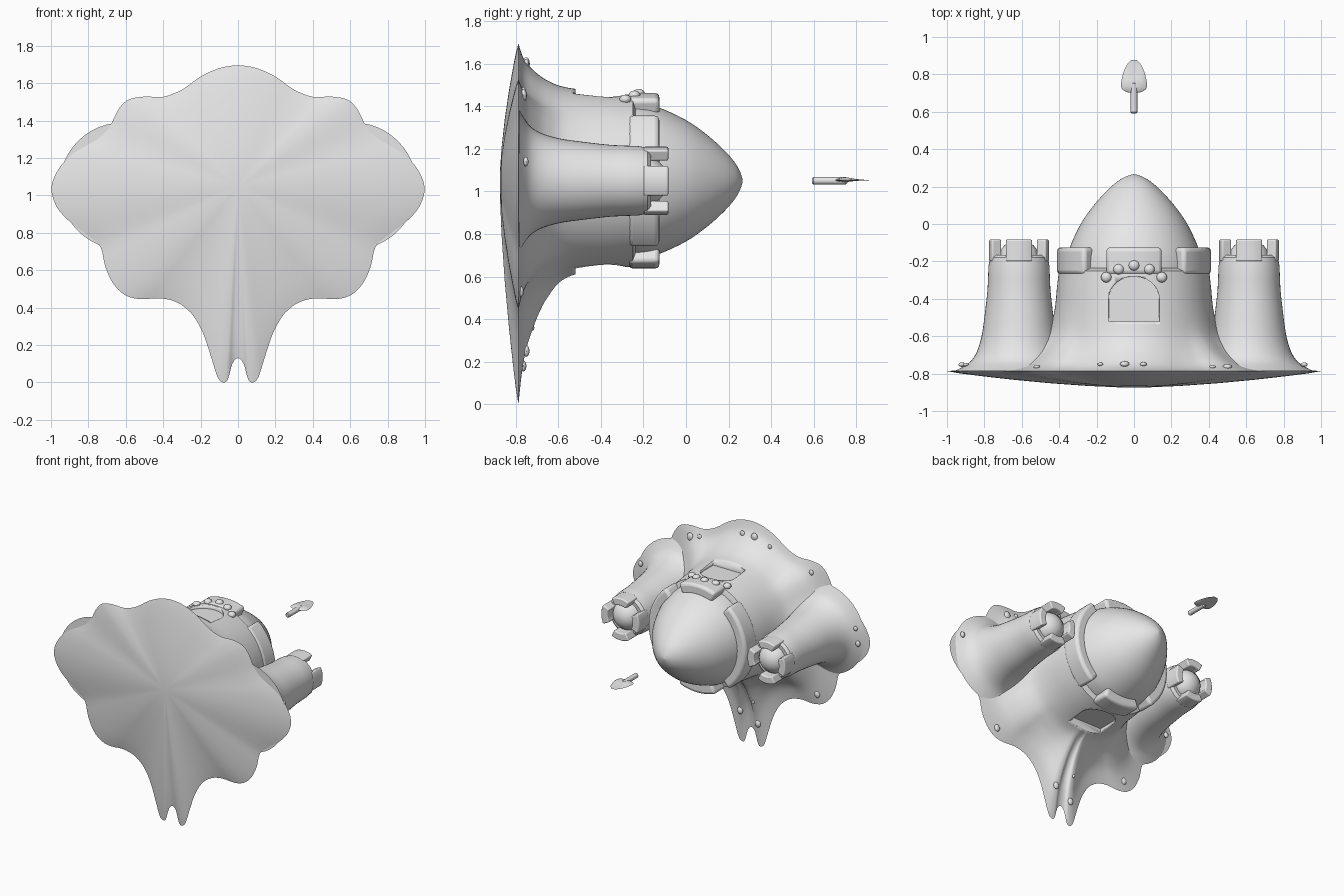
import bpy, bmesh, math
from mathutils import Vector

if "Cube" in bpy.data.objects:
    bpy.data.objects.remove(bpy.data.objects["Cube"])

ZC = 1.05                      # height of the castle's axis, which points along +y
sand = bpy.data.materials.new("pale_grey")
sand.diffuse_color = (0.8, 0.8, 0.8, 1)
sand.use_nodes = True
sand.node_tree.nodes["Principled BSDF"].inputs["Base Color"].default_value = sand.diffuse_color


def place(u, v, h):
    return Vector((u, h, ZC + v))


def finish(bm, name, bevel=0, segments=3, angle=40):
    bmesh.ops.recalc_face_normals(bm, faces=bm.faces)
    me = bpy.data.meshes.new(name)
    bm.to_mesh(me)
    bm.free()
    ob = bpy.data.objects.new(name, me)
    bpy.context.collection.objects.link(ob)
    me.materials.append(sand)
    if bevel:
        mod = ob.modifiers.new("soft", 'BEVEL')
        mod.width, mod.segments, mod.limit_method = bevel, segments, 'ANGLE'
        mod.angle_limit = math.radians(45)
    bpy.ops.object.select_all(action='DESELECT')
    ob.select_set(True)
    bpy.context.view_layer.objects.active = ob
    bpy.ops.object.shade_smooth_by_angle(angle=math.radians(80 if bevel else angle))
    return ob


def loft(rings, name, **kw):
    """Skin closed rings of (u, v, h) points; cap both ends with a fan."""
    bm = bmesh.new()
    vs = [[bm.verts.new(place(*p)) for p in r] for r in rings]
    n = len(vs[0])
    for a, b in zip(vs, vs[1:]):
        for i in range(n):
            bm.faces.new((a[i], a[(i + 1) % n], b[(i + 1) % n], b[i]))
    for end in (vs[0], vs[-1]):
        c = bm.verts.new(sum((q.co for q in end), Vector()) / n)
        for i in range(n):
            bm.faces.new((c, end[i], end[(i + 1) % n]))
    return finish(bm, name, **kw)


def lathe(profile, cu, name, n=48):
    ang = [math.tau * i / n for i in range(n)]
    return loft([[(cu + r * math.cos(a), r * math.sin(a), h) for a in ang]
                 for h, r in profile], name)


def spline(pts, steps, closed=False):
    """Catmull-Rom subdivision of a list of tuples."""
    n, out = len(pts), []
    at = (lambda i: pts[i % n]) if closed else (lambda i: pts[min(max(i, 0), n - 1)])
    for i in range(n if closed else n - 1):
        p = [at(i + k) for k in (-1, 0, 1, 2)]
        for s in range(steps):
            t = s / steps
            out.append(tuple(0.5 * (2 * b + (c - a) * t + (2 * a - 5 * b + 4 * c - d) * t * t
                                    + (3 * b - a - 3 * c + d) * t ** 3)
                             for a, b, c, d in zip(*p)))
    return out if closed else out + [pts[-1]]


# Wavy sand outline, half given and mirrored
half = [(0, 1.695), (.1, 1.68), (.2, 1.635), (.3, 1.565), (.4, 1.527), (.5, 1.528),
        (.59, 1.51), (.645, 1.45), (.69, 1.36), (.76, 1.295), (.88, 1.225), (.96, 1.14),
        (.998, 1.04), (.97, .94), (.9, .86), (.8, .785), (.735, .725), (.71, .62),
        (.665, .525), (.6, .465), (.52, .445), (.42, .45), (.33, .43), (.25, .37),
        (.19, .27), (.145, .14), (.11, .03), (.08, 0), (.055, .015), (.03, .1), (0, .13)]
outline = half + [(-x, z) for x, z in half[-2:0:-1]]
rim = [(x, max(z, 0) - ZC) for x, z in spline(outline, 3, True)]

# Flare from rim to keep wall: (height, fraction of the way to the rim, wall radius)
flare = spline([(-.787, 1, .43), (-.77, .75, .43), (-.75, .58, .43), (-.72, .43, .43),
                (-.685, .29, .43), (-.65, .19, .43), (-.60, .085, .43), (-.54, .03, .428),
                (-.45, 0, .423), (-.35, 0, .413), (-.25, 0, .402)], 3)
rings = []
for f in (.08, .25, .45, .65, .82, .93):
    rings.append([(u * f, v * f, -.79 - .085 * (1 - f ** 1.6)) for u, v in rim])
for h, f, w in flare:
    ring = []
    for u, v in rim:
        R = math.hypot(u, v)
        k = (w + (R - w) * f) / R
        ring.append((u * k, v * k, h))
    rings.append(ring)
rings.append([(u * .36 / math.hypot(u, v), v * .36 / math.hypot(u, v), -.235) for u, v in rim])
keep = loft(rings, "sand_mound_and_keep")


# Arched gate recesses on both faces of the keep
def arch(side):
    pts = [(-.135, -.52), (.135, -.52)] + [
        (.135 * math.cos(a), -.40 + .12 * math.sin(a))
        for a in (math.pi * i / 20 for i in range(21))]
    return loft([[(u, side * v, h) for u, h in pts] for v in (.375, .65)], "gate_cutter")


for side in (1, -1):
    cutter = arch(side)
    cutter.hide_render = True
    mod = keep.modifiers.new("gate", 'BOOLEAN')
    mod.operation, mod.object, mod.solver = 'DIFFERENCE', cutter, 'EXACT'
    bpy.context.view_layer.objects.active = keep
    bpy.ops.object.modifier_apply(modifier=mod.name)
    bpy.data.objects.remove(cutter)

# Egg-shaped dome
lathe(spline([(-.30, .365), (-.22, .363), (-.13, .345), (0, .285), (.1, .215), (.18, .143),
              (.23, .085), (.255, .04), (.266, .006)], 4), 0, "dome", 64)


# Rounded battlements
def merlon(cu, mid, spread, r0, r1, h0, h1, bevel, name):
    n, sec = 12, []
    for i in range(n + 1):
        a = math.radians(mid - spread + 2 * spread * i / n)
        c, s = math.cos(a), math.sin(a)
        sec.append([(cu + r * c, r * s, h) for r, h in
                    ((r0, h0), (r1, h0), (r1, h1), (r0, h1))])
    bm = bmesh.new()
    vs = [[bm.verts.new(place(*p)) for p in q] for q in sec]
    for a, b in zip(vs, vs[1:]):
        for i in range(4):
            bm.faces.new((a[i], a[(i + 1) % 4], b[(i + 1) % 4], b[i]))
    bm.faces.new(vs[0])
    bm.faces.new(vs[-1])
    finish(bm, name, bevel=bevel)


for mid, spread in ((90, 22), (270, 22), (0, 50), (180, 50)):
    merlon(0, mid, spread, .325, .412, -.27, -.125, .022, "keep_merlon")

for side, word in ((1, "right"), (-1, "left")):
    cu = .615 * side
    # Tower flaring into the mound
    lathe(spline([(-.785, .34), (-.76, .295), (-.73, .255), (-.68, .224), (-.6, .20),
                  (-.5, .185), (-.35, .168), (-.18, .155), (-.17, .09)], 3),
          cu, word + "_tower")
    # Ball-shaped roof
    bm = bmesh.new()
    bmesh.ops.create_uvsphere(bm, u_segments=32, v_segments=20, radius=.112)
    for v in bm.verts:
        v.co += place(cu, 0, -.195)
    finish(bm, word + "_tower_roof")
    for k in range(4):
        merlon(cu, 90 * k, 27, .104, .16, -.20, -.083, .014, word + "_tower_merlon")


# Stones over the gate and pebbles on the mound
def pebble(u, v, h, size, name):
    bm = bmesh.new()
    bmesh.ops.create_uvsphere(bm, u_segments=12, v_segments=8, radius=1)
    for p in bm.verts:
        p.co = place(u, v, h) + Vector((p.co.x * size[0], p.co.y * size[1], p.co.z * size[2]))
    finish(bm, name)


for u, h in ((0, -.222), (.082, -.242), (-.082, -.242), (.148, -.285), (-.148, -.285)):
    pebble(u, math.sqrt(.41 ** 2 - u * u), h, (.029, .028, .022), "gate_stone")


def mound_height(u, v):
    R0 = math.hypot(u, v)
    R = min((abs(math.atan2(a, b) - math.atan2(u, v)), math.hypot(a, b)) for a, b in rim)[1]
    return min((abs(w + (R - w) * f - R0), h) for h, f, w in flare)[1]


for x, z, s in ((-.05, 1.6, .03), (.05, 1.6, .022), (-.18, 1.56, .018), (.42, 1.47, .02),
                (.5, 1.45, .03), (-.52, 1.45, .02), (.91, 1.14, .022), (-.92, 1.02, .022),
                (-.9, 1.13, .018), (.58, .53, .026), (-.56, .53, .026), (.07, .25, .027),
                (-.07, .18, .026), (-.06, .36, .014)):
    h = -.752 if abs(x) > .85 else mound_height(x, z - ZC)
    pebble(x, z - ZC, h, (s * .85, s * .55, s), "pebble")

# Trowel floating beyond the dome
lathe([(.592, .012), (.598, .018), (.75, .018), (.758, .01)], 0, "trowel_handle", 16)
edge = spline([(.012, .70), (.05, .71), (.069, .735), (.062, .79), (.042, .845), (.015, .877)], 4)
edge += [(-x, y) for x, y in reversed(edge)]
rings = []
for lift, k in ((-.008, .5), (-.004, .9), (0, 1), (.005, .9), (.012, .5)):
    rings.append([(x * k, lift * min(1, (.885 - y) * 8) + .003, .765 + (y - .765) * k)
                  for x, y in edge])
loft(rings, "trowel_blade")
